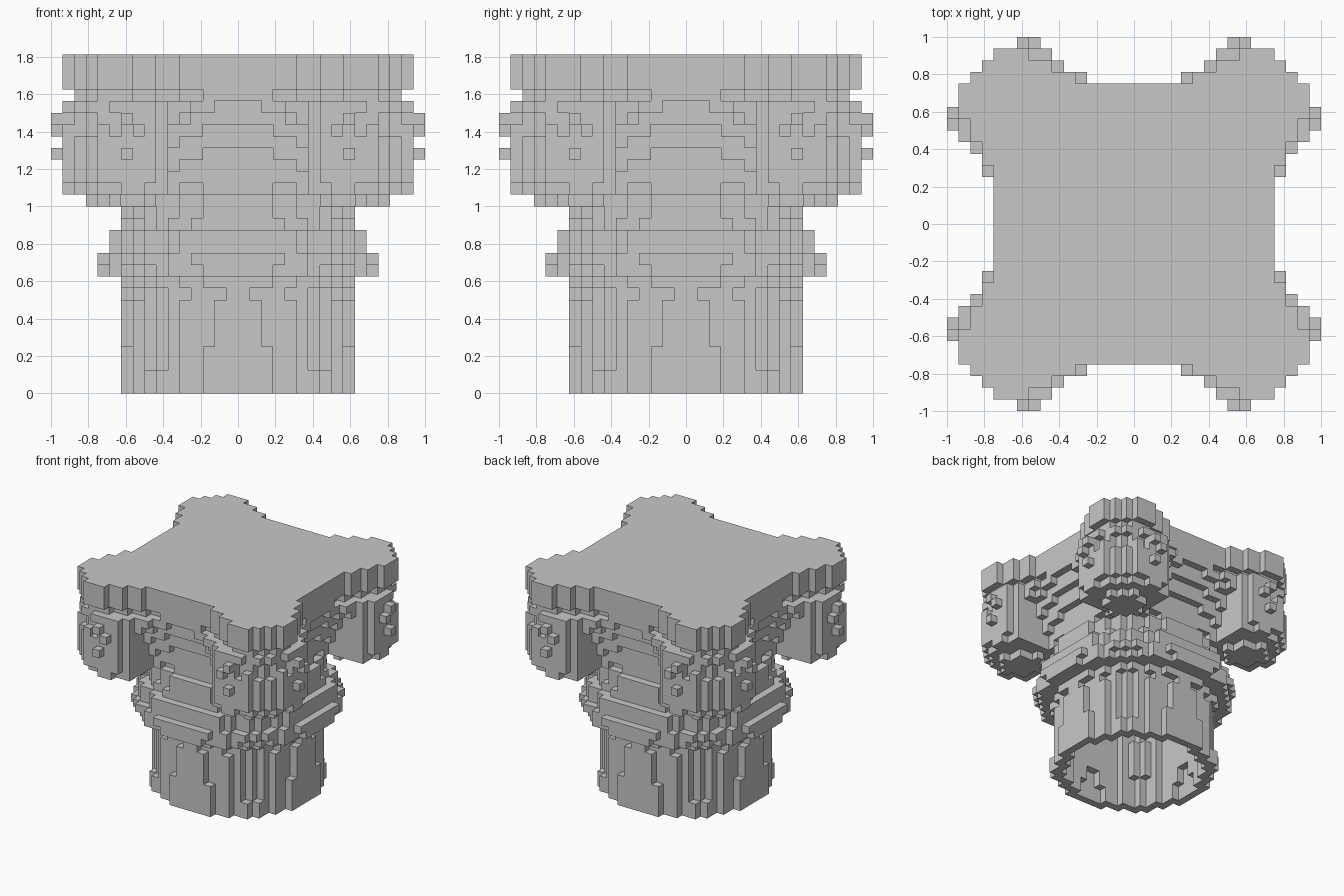
import bpy
import bmesh
import math

cube = bpy.data.objects.get("Cube")
if cube:
    bpy.data.objects.remove(cube, do_unlink=True)

V = 0.0625      # edge of one block
HALF = 16       # blocks from the centre to the widest point
LAYERS = 29     # blocks in height

stone = bpy.data.materials.new("grey_stone")
stone.use_nodes = True
colour = (0.575, 0.575, 0.565, 1)
stone.diffuse_color = colour
stone.node_tree.nodes["Principled BSDF"].inputs["Base Color"].default_value = colour

# Plan outlines: reach in blocks for each block step away from the middle of a side
ABACUS_PLAN = [12] * 5 + [13] * 2 + [14] * 2 + [15] * 3 + [14]
VOLUTE_PLAN = [12] * 4 + [13] * 2 + [14, 15, 16, 16, 15, 15, 14]

# Radius of the round body up to each height; None is the tapering shaft
BODY = [(0.5625, None), (0.625, 0.628), (0.6875, 0.745), (0.75, 0.757),
        (0.875, 0.716), (0.9375, 0.64), (1.0625, 0.625), (1.5625, 0.567)]


def body_radius(z):
    for top, radius in BODY:
        if z < top:
            return radius or 0.626 - 0.05 * z


def plan_steps(x, y):
    return sorted((int(abs(x) / V), int(abs(y) / V)))


def in_plan(plan, x, y, inset=0):
    near, far = plan_steps(x, y)
    return near < len(plan) and far < plan[near] - inset


def in_flare(x, y, z):
    """Bell spreading to the concave sides, lower and sooner toward the corners."""
    near, far = plan_steps(x, y)
    reach = 9 + (z - 1.2 + 0.005 * near ** 2) / 0.115
    return z > 1.0625 and near < 9 and far + 1 <= min(reach, VOLUTE_PLAN[near])


def in_volute(x, y, z):
    """Rounded scroll on the diagonal, with the band that runs to it under the abacus."""
    ax, ay = abs(x), abs(y)
    near = min(ax, ay)
    along = (ax + ay) / math.sqrt(2) - 0.88
    across = (ax - ay) / math.sqrt(2)
    rise = abs(z - 1.3125) / 0.31
    # The scroll narrows quickly at its very top and bottom
    width = 0.4 / (1 + 0.8 * rise ** 8)
    scroll = near > 0.4 and (along / 0.34) ** 2 + (across / width) ** 2 + rise ** 3 < 1.01
    band = z > 1.375 and 0.25 + 1.53 - z < near < 0.5
    carved = 0.14 < math.hypot(near - 0.72, z - 1.28) < 0.2
    return (scroll or band) and in_plan(VOLUTE_PLAN, x, y, 1 if carved else 0)


def part_at(x, y, z):
    """Name of the part filling a point, or None where it is empty."""
    if z > 1.625:
        return "abacus" if in_plan(ABACUS_PLAN, x, y) else None
    if z > 1.5625:
        middle = min(abs(x), abs(y)) < 3 * V
        return "abacus_moulding" if in_plan(ABACUS_PLAN, x, y, 0 if middle else 1) else None
    distance = math.hypot(x, y)
    radius = body_radius(z)
    # The body is a thin hollow shell, open at the base
    if distance < min(radius, 0.626) - 0.08:
        return None
    if distance < radius:
        if z < 0.5625:
            return "shaft"
        return "neck_ring" if z < 0.875 else "bell"
    if in_flare(x, y, z):
        return "bell"
    if 1 < z and in_volute(x, y, z):
        return ("front" if y < 0 else "back") + ("_left" if x > 0 else "_right") + "_volute"
    return None


# Fill the block grid
cells = {}
for i in range(-HALF, HALF):
    for j in range(-HALF, HALF):
        for k in range(LAYERS):
            name = part_at((i + 0.5) * V, (j + 0.5) * V, (k + 0.5) * V)
            if name:
                cells[i, j, k] = name


def build_part(name):
    """Skin the blocks of one part, leaving out faces hidden by neighbours."""
    bm = bmesh.new()
    for cell in (c for c, owner in cells.items() if owner == name):
        for axis in range(3):
            for side in (0, 1):
                other = list(cell)
                other[axis] += 2 * side - 1
                if tuple(other) in cells:
                    continue
                corners = []
                for p, q in ((0, 0), (1, 0), (1, 1), (0, 1)):
                    point = list(cell)
                    point[axis] += side
                    point[(axis + 1) % 3] += p
                    point[(axis + 2) % 3] += q
                    corners.append(bm.verts.new([c * V for c in point]))
                bm.faces.new(corners if side else corners[::-1])
    bmesh.ops.remove_doubles(bm, verts=bm.verts, dist=V / 10)
    bmesh.ops.dissolve_limit(bm, angle_limit=math.radians(1),
                             verts=bm.verts, edges=bm.edges)
    mesh = bpy.data.meshes.new(name)
    bm.to_mesh(mesh)
    bm.free()
    mesh.materials.append(stone)
    bpy.context.scene.collection.objects.link(bpy.data.objects.new(name, mesh))


for part in sorted(set(cells.values())):
    build_part(part)
